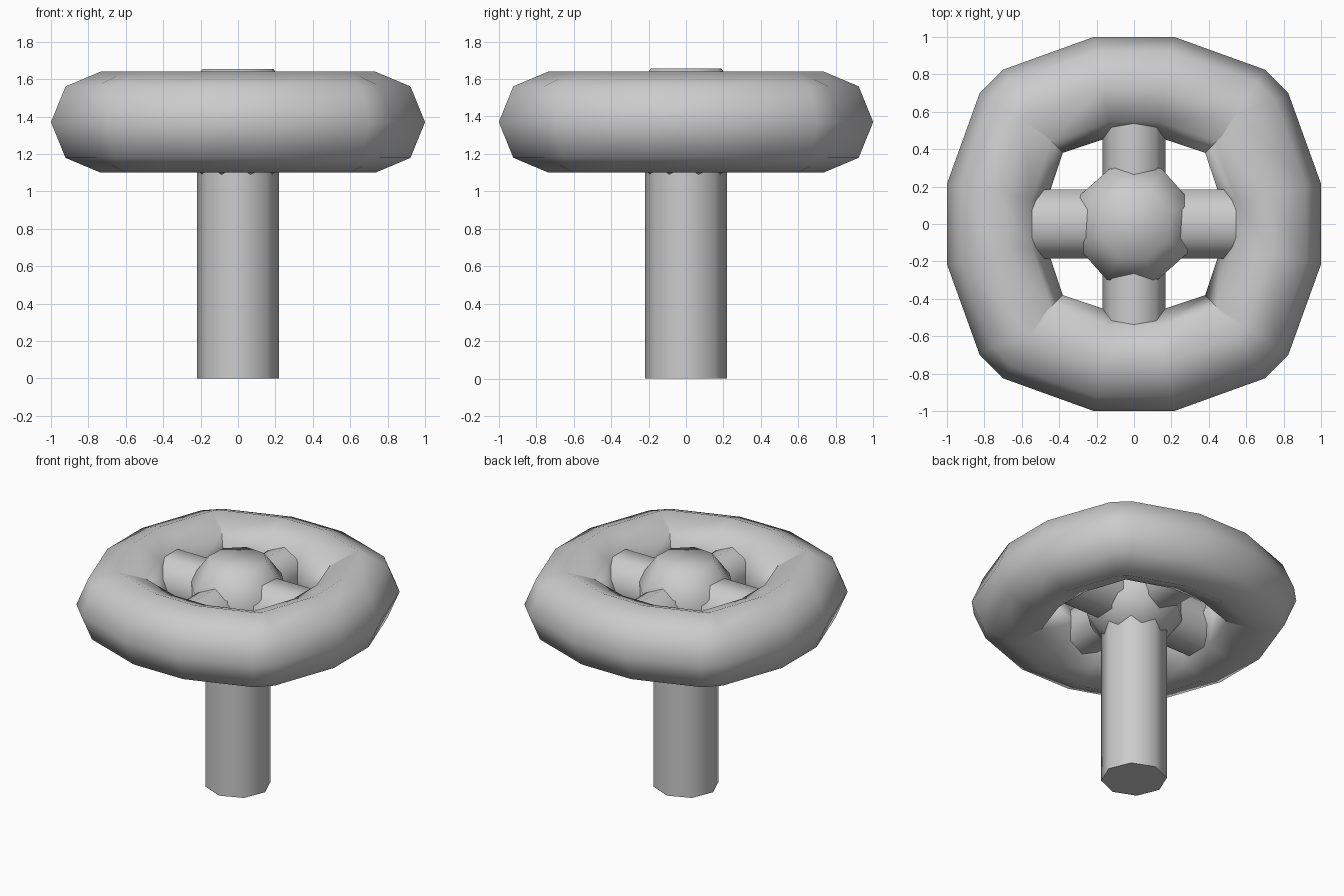
import bpy, bmesh
from math import sin, cos, pi, radians
from mathutils import Matrix, Vector

cube = bpy.data.objects.get("Cube")
if cube:
    bpy.data.objects.remove(cube)

HUB_Z = 1.37

grey = bpy.data.materials.new("plain grey")
grey.use_nodes = True
grey.diffuse_color = (0.6, 0.6, 0.6, 1)
grey.node_tree.nodes["Principled BSDF"].inputs["Base Color"].default_value = (0.6, 0.6, 0.6, 1)


def loft(name, loops, closed=False, smooth=62):
    """Skin a list of point loops; cap both ends unless closed."""
    bm = bmesh.new()
    rows = [[bm.verts.new(p) for p in loop] for loop in loops]
    n = len(rows[0])
    for i in range(len(rows) if closed else len(rows) - 1):
        a, b = rows[i], rows[(i + 1) % len(rows)]
        for j in range(n):
            k = (j + 1) % n
            bm.faces.new((a[j], a[k], b[k], b[j]))
    if not closed:
        bm.faces.new(rows[0][::-1])
        bm.faces.new(rows[-1])
    bmesh.ops.recalc_face_normals(bm, faces=bm.faces)
    mesh = bpy.data.meshes.new(name)
    bm.to_mesh(mesh)
    bm.free()
    mesh.materials.append(grey)
    obj = bpy.data.objects.new(name, mesh)
    bpy.context.collection.objects.link(obj)
    bpy.ops.object.select_all(action='DESELECT')
    obj.select_set(True)
    bpy.context.view_layer.objects.active = obj
    bpy.ops.object.shade_smooth_by_angle(angle=radians(smooth))
    return obj


def octagon(r, z, turn=0.0):
    return [Vector((r * cos(turn + i * pi / 4), r * sin(turn + i * pi / 4), z)) for i in range(8)]


# Rim: octagonal tube around a rounded square, one quarter turned four times
TUBE = 0.27
quarter = [(1, -0.215, -10.5), (1, 0.215, 10.5), (0.825, 0.70, 33), (0.70, 0.825, 57)]
sections = []
for q in range(4):
    turn = Matrix.Rotation(q * pi / 2, 3, 'Z')
    for x, y, deg in quarter:
        out = Vector((cos(radians(deg)), sin(radians(deg)), 0))
        centre = Vector((x, y, HUB_Z)) - out * TUBE
        sections.append([turn @ (centre + out * p.x + Vector((0, 0, p.y)))
                         for p in octagon(TUBE, 0)])
loft("rim", sections, closed=True, smooth=180)

# Hub: faceted ball with flat poles
hub_turn = pi / 8 - radians(3.5)
profile = [(0.2, -0.285), (0.332, -0.105), (0.332, 0.105), (0.2, 0.285)]
loft("hub", [octagon(r, HUB_Z + z, hub_turn) for r, z in profile])

# Stem
loft("stem", [octagon(0.22, 0), octagon(0.22, HUB_Z - 0.2)])

# Spokes: two bars crossing through the hub into the rim
for name, axis, r, turn in (("side_spokes", 'Y', 0.2, pi / 8), ("front_back_spokes", 'X', 0.168, 0)):
    bar = loft(name, [octagon(r, -0.72, turn), octagon(r, 0.72, turn)])
    bar.data.transform(Matrix.Translation((0, 0, HUB_Z)) @ Matrix.Rotation(pi / 2, 4, axis))
